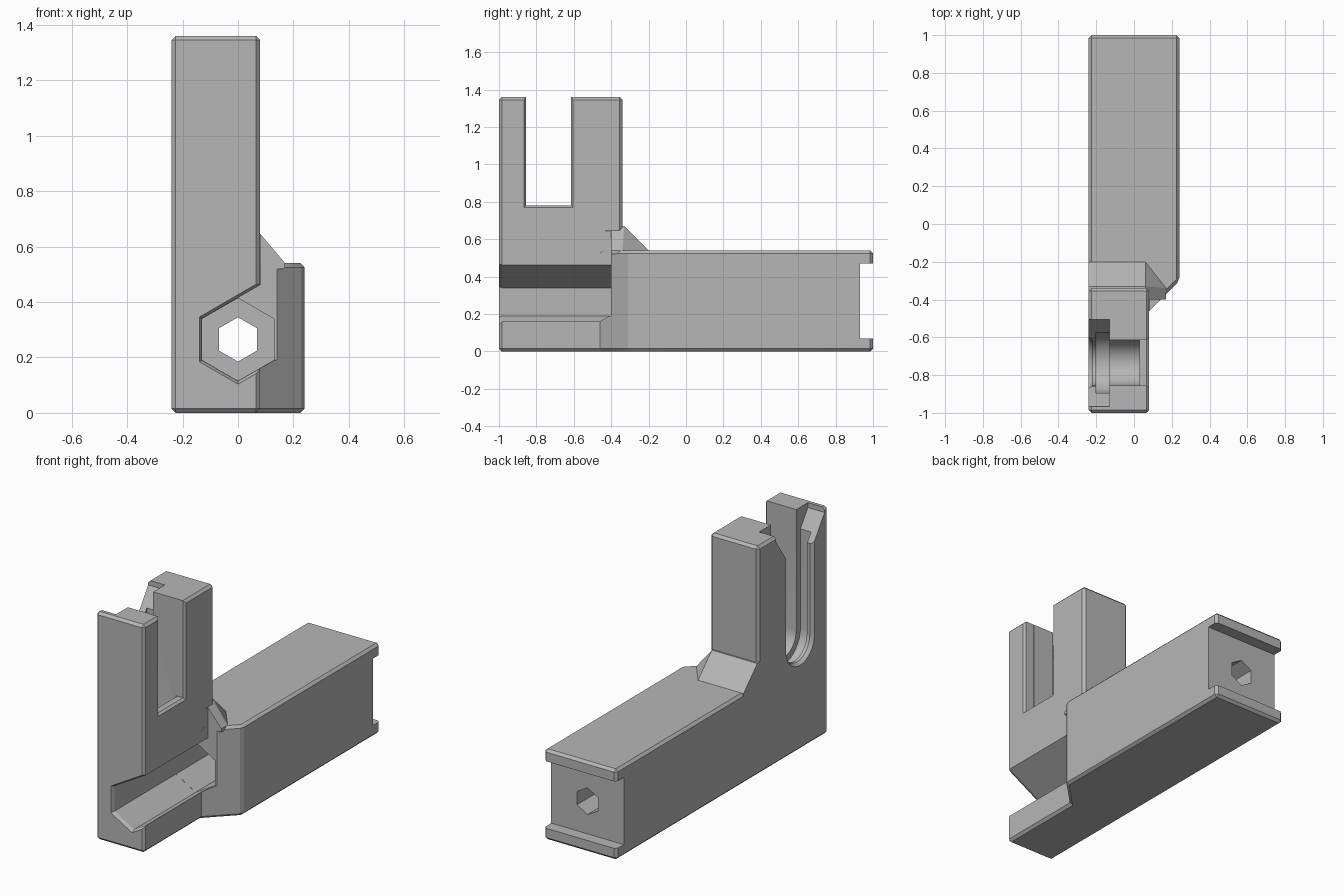
import bpy, bmesh, math
from mathutils import Vector

cube = bpy.data.objects.get("Cube")
if cube:
    bpy.data.objects.remove(cube)

grey = bpy.data.materials.new("neutral_grey")
grey.use_nodes = True
grey.diffuse_color = (0.47, 0.47, 0.47, 1)
grey.node_tree.nodes["Principled BSDF"].inputs["Base Color"].default_value = grey.diffuse_color

PLACE = {
    "x": lambda u, v, t: (t, u, v),
    "y": lambda u, v, t: (u, t, v),
    "z": lambda u, v, t: (u, v, t),
}


def finish(name, bm):
    bmesh.ops.recalc_face_normals(bm, faces=bm.faces[:])
    mesh = bpy.data.meshes.new(name)
    bm.to_mesh(mesh)
    bm.free()
    mesh.materials.append(grey)
    obj = bpy.data.objects.new(name, mesh)
    bpy.context.collection.objects.link(obj)
    return obj


def loft(name, axis, sections, chamfer=0):
    """Solid through matching outlines placed along an axis."""
    bm = bmesh.new()
    rings = [[bm.verts.new(PLACE[axis](u, v, t)) for u, v in pts] for t, pts in sections]
    n = len(rings[0])
    bm.faces.new(rings[0])
    bm.faces.new(rings[-1])
    for a, b in zip(rings, rings[1:]):
        for i in range(n):
            j = (i + 1) % n
            bm.faces.new((a[i], a[j], b[j], b[i]))
    if chamfer:
        bmesh.ops.recalc_face_normals(bm, faces=bm.faces[:])
        bmesh.ops.bevel(bm, geom=bm.edges[:], offset=chamfer, segments=1,
                        affect="EDGES", profile=0.5)
    return finish(name, bm)


def prism(name, axis, pts, t0, t1, chamfer=0):
    return loft(name, axis, [(t0, pts), (t1, pts)], chamfer)


def rect(u0, u1, v0, v1):
    return [(u0, v0), (u1, v0), (u1, v1), (u0, v1)]


def hexagon(radius, cz):
    return [(radius * math.sin(k * math.pi / 3), cz + radius * math.cos(k * math.pi / 3))
            for k in range(6)]


def combine(target, other, operation):
    mod = target.modifiers.new(operation.lower(), "BOOLEAN")
    mod.operation = operation
    mod.solver = "EXACT"
    mod.object = other
    bpy.context.view_layer.objects.active = target
    bpy.ops.object.modifier_apply(modifier=mod.name)
    bpy.data.objects.remove(other)


# Upright tower
body = prism("bracket_body", "z", rect(-0.24, 0.08, -1, -0.34), 0, 1.36, 0.015)

# Long beam with a slanted front corner
beam_plan = [(-0.24, -0.8), (0.05, -0.8), (0.05, -0.49), (0.24, -0.3), (0.24, 1), (-0.24, 1)]
combine(body, prism("beam", "z", beam_plan, 0, 0.54, 0.015), "UNION")

# Sloped gusset between tower and beam
bm = bmesh.new()
for x in (-0.24, 0.06):
    bm.verts.new((x, -0.2, 0.54))
    bm.verts.new((x, -0.2, 0.52))
    bm.verts.new((x, -0.33, 0.67))
    bm.verts.new((x, -0.43, 0.67))
    bm.verts.new((x, -0.43, 0.52))
for y in (-0.34, -0.43):
    bm.verts.new((0.17, y, 0.54))
    bm.verts.new((0.17, y, 0.52))
    bm.verts.new((0.08, y, 0.63))
hull = bmesh.ops.convex_hull(bm, input=bm.verts[:])
bmesh.ops.delete(bm, geom=list({v for v in hull["geom_interior"] + hull["geom_unused"]
                                if isinstance(v, bmesh.types.BMVert)}), context="VERTS")
combine(body, finish("gusset", bm), "UNION")

# Open side channel with a flared mouth
AXIS_Z = 0.265
channel = [(0, 0.115), (0.13, 0.19), (0.4, 0.19), (0.4, 0.8),
           (0.081, 0.8), (0.081, 0.462), (-0.13, 0.34), (-0.13, 0.19)]


def flare(scale):
    return [(x * scale, AXIS_Z + (z - AXIS_Z) * scale) for x, z in channel]


combine(body, loft("channel_cut", "y", [(-1.02, flare(1.15)), (-0.98, flare(1)), (-0.4, channel)]),
        "DIFFERENCE")

# Hexagonal pocket and through hole
combine(body, prism("pocket_cut", "y", hexagon(0.149, AXIS_Z), -0.6, 0.3), "DIFFERENCE")
combine(body, prism("hole_cut", "y", hexagon(0.08, AXIS_Z), 0.2, 1.2), "DIFFERENCE")

# Crosswise recess in the back end
combine(body, prism("back_recess_cut", "x", rect(0.93, 1.1, 0.07, 0.47), -0.4, 0.4), "DIFFERENCE")

# Tower slot: rounded floor, wider inner groove, shallow mouth on the other side
SLOT_Y, FLOOR_Z = -0.735, 0.64


def slot(half):
    arc = [(SLOT_Y - half * math.cos(math.pi * k / 16), FLOOR_Z - half * math.sin(math.pi * k / 16))
           for k in range(17)]
    return arc + [(SLOT_Y + half, 1.5), (SLOT_Y - half, 1.5)]


def mouth(half, floor):
    return rect(SLOT_Y - half, SLOT_Y + half, floor, 1.5)


combine(body, loft("slot_cut", "x", [(-0.26, slot(0.15)), (-0.22, slot(0.12)), (0.03, slot(0.12))]),
        "DIFFERENCE")
combine(body, prism("groove_cut", "x", slot(0.16), -0.2, -0.13), "DIFFERENCE")
combine(body, loft("mouth_cut", "x", [(0.01, mouth(0.121, 0.78)), (0.066, mouth(0.121, 0.78)),
                                      (0.09, mouth(0.14, 0.762))]), "DIFFERENCE")


# Funnel at the top of the groove
def funnel(half):
    return rect(-0.3, -0.13, SLOT_Y - half, SLOT_Y + half)


combine(body, loft("funnel_cut", "z", [(1.18, funnel(0.125)), (1.33, funnel(0.23)),
                                       (1.45, funnel(0.23))]), "DIFFERENCE")

# Flat faces, with a smooth slot floor
bpy.ops.object.select_all(action="DESELECT")
body.select_set(True)
bpy.context.view_layer.objects.active = body
bpy.ops.object.shade_smooth_by_angle(angle=math.radians(20))
